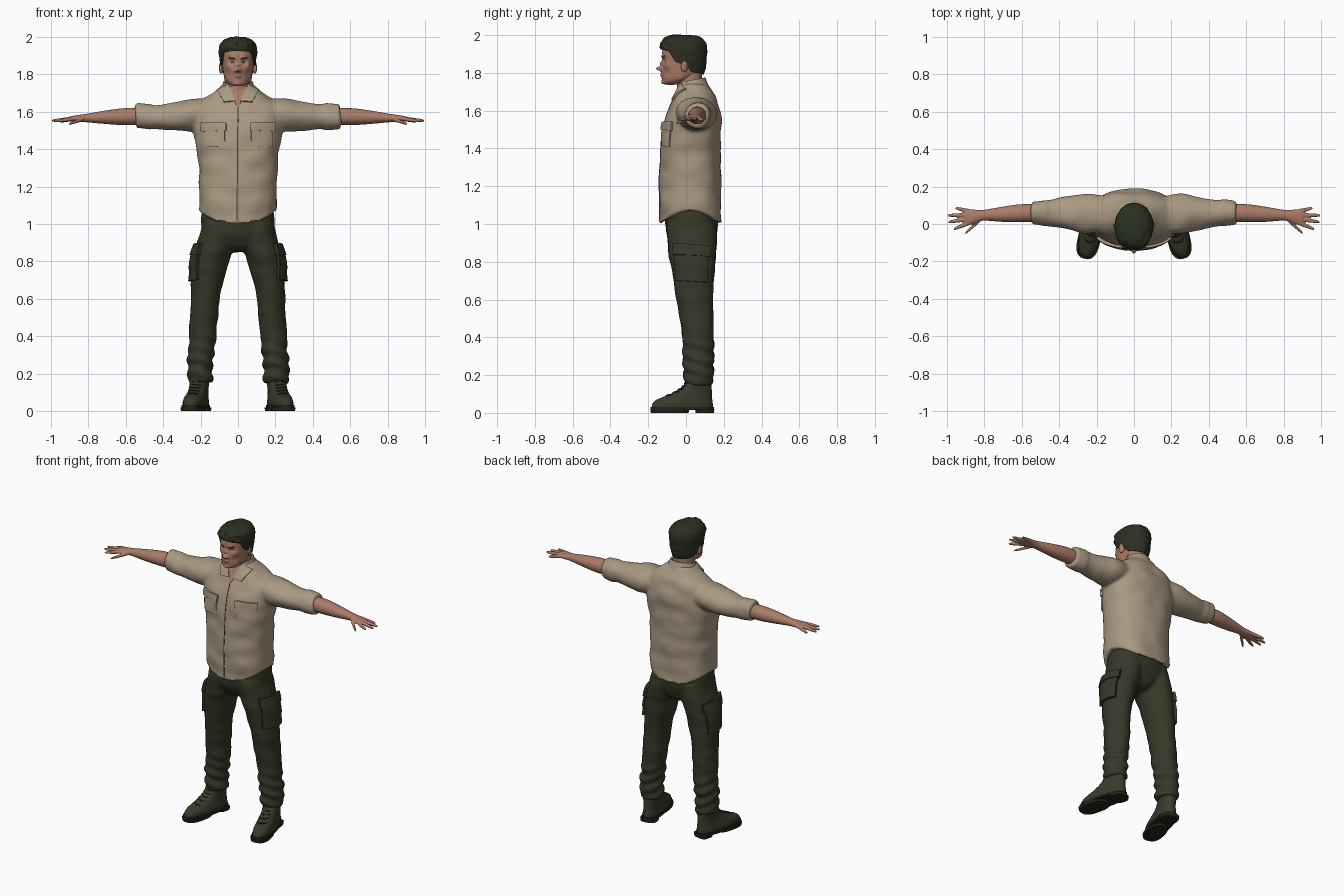
import bpy, bmesh, math
from mathutils import Vector, Matrix, noise
from mathutils.bvhtree import BVHTree

if "Cube" in bpy.data.objects:
    bpy.data.objects.remove(bpy.data.objects["Cube"])


def material(name, r, g, b):
    m = bpy.data.materials.new(name)
    m.use_nodes = True
    m.diffuse_color = (r, g, b, 1)
    bsdf = m.node_tree.nodes["Principled BSDF"]
    bsdf.inputs["Base Color"].default_value = (r, g, b, 1)
    bsdf.inputs["Roughness"].default_value = 0.8
    return m


SHIRT = material("tan cloth", .40, .32, .225)
SKIN = material("skin", .40, .2, .135)
TROUSER = material("olive cloth", .036, .04, .021)
HAIR = material("dark hair", .024, .03, .016)
BOOT = material("boot leather", .042, .043, .024)
SOLE = material("boot sole", .018, .018, .012)
DARK = material("dark trim", .05, .04, .03)
LIP = material("lips", .29, .12, .085)
EYE = material("eye white", .45, .38, .33)


def sample(rings, u):
    """Smooth interpolation of ring values at ring index u."""
    last = len(rings) - 1
    i = min(int(u), last - 1)
    f = u - i
    a, b, c, d = (rings[max(0, min(last, i + k))] for k in (-1, 0, 1, 2))
    return [q + f / 2 * (r - p + f * (2 * p - 5 * q + 4 * r - s + f * (3 * (q - r) + s - p)))
            for p, q, r, s in zip(a, b, c, d)]


def loft(bm, rings, axis="z", segs=32, steps=4, power=2, start=lambda a: 0, caps=True):
    """Skin rings of (position, centre, centre, radius, radius) along an axis."""
    n = (len(rings) - 1) * steps
    rows = []
    for j in range(n + 1):
        row = []
        for k in range(segs):
            a = math.tau * k / segs
            u0 = start(a)
            t, c, d, r, s = sample(rings, u0 + (len(rings) - 1 - u0) * j / n)
            ca, sa = (math.copysign(abs(w) ** (2 / power), w) for w in (math.cos(a), math.sin(a)))
            p, q = c + max(r, .001) * ca, d + max(s, .001) * sa
            row.append(bm.verts.new((p, q, t) if axis == "z" else (t, p, q)))
        rows.append(row)
    for lo, hi in zip(rows, rows[1:]):
        for k in range(segs):
            m = (k + 1) % segs
            bm.faces.new((lo[k], lo[m], hi[m], hi[k]))
    if caps:
        bm.faces.new(rows[0][::-1])
    bm.faces.new(rows[-1])


def finish(name, bm, mat, mirror=False, voxel=0, thick=0, matrix=None, deform=None):
    """Turn the bmesh into a smooth object, optionally mirrored and fused."""
    if matrix:
        bm.transform(matrix)
    if mirror:
        dup = bmesh.ops.duplicate(bm, geom=bm.verts[:] + bm.edges[:] + bm.faces[:])["geom"]
        for v in dup:
            if isinstance(v, bmesh.types.BMVert):
                v.co.x *= -1
    bmesh.ops.recalc_face_normals(bm, faces=bm.faces[:])
    me = bpy.data.meshes.new(name)
    bm.to_mesh(me)
    bm.free()
    ob = bpy.data.objects.new(name, me)
    bpy.context.collection.objects.link(ob)
    if voxel:
        mod = ob.modifiers.new("fuse", "REMESH")
        mod.mode, mod.voxel_size = "VOXEL", voxel
        mod = ob.modifiers.new("soften", "SMOOTH")
        mod.factor, mod.iterations = .5, 4
    if thick:
        mod = ob.modifiers.new("thickness", "SOLIDIFY")
        mod.thickness, mod.offset = thick, 0
    dg = bpy.context.evaluated_depsgraph_get()
    ob.data = bpy.data.meshes.new_from_object(ob.evaluated_get(dg))
    ob.modifiers.clear()
    ob.data.name = name
    if deform:
        moved = [v.co + deform(v.co.copy(), v.normal.copy()) for v in ob.data.vertices]
        for v, co in zip(ob.data.vertices, moved):
            v.co = co
    ob.data.materials.clear()
    ob.data.materials.append(mat)
    ob.data.shade_smooth()
    ob.data.set_sharp_from_angle(angle=math.radians(50))
    return ob


def patch(name, target, mat, quad, axis="y", half=.004, mirror=True, n=10):
    """Lay a thin four-cornered panel over a surface."""
    me = target.data
    tree = BVHTree.FromPolygons([v.co for v in me.vertices], [p.vertices for p in me.polygons])
    bm = bmesh.new()
    a, b, c, d = map(Vector, quad)
    grid = []
    for i in range(n + 1):
        for j in range(n + 1):
            p = a.lerp(b, i / n).lerp(d.lerp(c, i / n), j / n)
            if axis == "y":
                hit = tree.ray_cast(Vector((p.x, -1, p.y)), Vector((0, 1, 0)))[0]
            else:
                hit = tree.ray_cast(Vector((1, p.x, p.y)), Vector((-1, 0, 0)))[0]
            grid.append(bm.verts.new(hit) if hit else None)
    for i in range(n):
        for j in range(n):
            k = i * (n + 1) + j
            f = [grid[k], grid[k + 1], grid[k + n + 2], grid[k + n + 1]]
            if all(f):
                bm.faces.new(f)
    return finish(name, bm, mat, mirror, thick=2 * half)


def folds(amount, freq):
    return lambda co, no: no * amount * noise.noise(Vector(co) * Vector(freq).x + Vector((0, 0, co.z * freq[1])))


# Shirt: torso and sleeves fused into one garment
bm = bmesh.new()
loft(bm, [(1, 0, .025, .203, .165), (1.1, 0, .022, .21, .164), (1.2, 0, .022, .207, .162),
          (1.35, 0, .025, .215, .162), (1.45, 0, .027, .232, .157), (1.55, 0, .035, .245, .15),
          (1.62, 0, .045, .235, .128), (1.67, 0, .05, .185, .113), (1.71, 0, .045, .125, .09),
          (1.745, 0, .04, .085, .072)], segs=48, power=2.3,
     start=lambda a: .75 * math.cos(a) ** 2)
side = bmesh.new()
loft(side, [(.12, .055, 1.59, .09, .08), (.25, .055, 1.583, .108, .088), (.33, .057, 1.576, .093, .077),
            (.42, .058, 1.573, .074, .068), (.53, .06, 1.575, .06, .062)], "x")
loft(side, [(.455, .06, 1.574, .06, .06), (.465, .06, 1.574, .07, .071), (.5, .06, 1.575, .067, .069),
            (.54, .06, 1.577, .062, .068), (.548, .06, 1.577, .054, .06)], "x")
half = bpy.data.meshes.new("half")
side.to_mesh(half)
bm.from_mesh(half)
side.transform(Matrix.Scale(-1, 4, (1, 0, 0)))
bmesh.ops.reverse_faces(side, faces=side.faces[:])
side.to_mesh(half)
bm.from_mesh(half)
side.free()
bpy.data.meshes.remove(half)
shirt = finish("shirt", bm, SHIRT, voxel=.009, deform=folds(.008, (9, 3)))

# Shirt details
patch("open_neck", shirt, SKIN, [(-.004, 1.625), (.004, 1.625), (.055, 1.735), (-.055, 1.735)], half=.003, mirror=False)
patch("front_zip", shirt, DARK, [(-.008, 1.015), (-.003, 1.015), (.002, 1.625), (-.003, 1.625)], half=.002, mirror=False, n=24)
patch("chest_pockets", shirt, SHIRT, [(.07, 1.415), (.18, 1.41), (.185, 1.52), (.07, 1.52)], half=.007)
patch("pocket_flaps", shirt, SHIRT, [(.063, 1.5), (.193, 1.495), (.193, 1.54), (.063, 1.54)], half=.012)
patch("collar_wings", shirt, SHIRT, [(.012, 1.655), (.075, 1.65), (.108, 1.712), (.05, 1.742)], half=.01)
bm = bmesh.new()
loft(bm, [(1.69, 0, .04, .108, .092), (1.73, 0, .035, .088, .078), (1.77, 0, .03, .073, .068)], caps=False)
bmesh.ops.delete(bm, geom=[f for f in bm.faces if len(f.verts) > 4 or f.calc_center_median().y < -.02], context="FACES")
for v in bm.verts:
    v.co.z += .2 * (v.co.y - .08)
finish("collar", bm, SHIRT, thick=.01)

# Trousers: hips and legs fused
bm = bmesh.new()
loft(bm, [(.85, 0, .035, .03, .06), (.88, .0, .033, .11, .105), (.94, 0, .03, .185, .132),
          (1.0, 0, .03, .198, .14), (1.07, 0, .03, .19, .14)], power=2.3)
leg = [(.15, .2, .07, .06, .066), (.165, .2, .068, .068, .074), (.21, .203, .066, .067, .079),
       (.25, .204, .066, .07, .081), (.4, .188, .063, .072, .084), (.6, .175, .046, .077, .096),
       (.7, .163, .041, .085, .107), (.8, .145, .035, .097, .12), (.9, .117, .032, .102, .131), (1, .1, .03, .095, .13)]
loft(bm, leg)
loft(bm, [(z, -x, y, r, s) for z, x, y, r, s in leg])


def trouser_folds(co, no):
    low = max(0, 1 - abs(co.z - .25) / .2)
    wave = noise.noise(Vector((co.x * 8, co.y * 8, co.z * 14)))
    return no * (.007 * wave + low * .006 * math.sin(co.z * 90 + co.x * 20 + co.y * 25))


trousers = finish("trousers", bm, TROUSER, voxel=.009, deform=trouser_folds)
patch("cargo_pockets", trousers, TROUSER, [(-.045, .7), (.105, .69), (.11, .85), (-.055, .85)], "x", .017)
patch("cargo_flaps", trousers, TROUSER, [(-.06, .835), (.118, .825), (.12, .88), (-.06, .895)], "x", .022)

# Boots, toes turned outward
turn = Matrix.Translation((.205, .07, 0)) @ Matrix.Rotation(math.radians(13), 4, "Z") @ Matrix.Translation((0, -.07, 0))
bm = bmesh.new()
loft(bm, [(.022, 0, -.022, .056, .165), (.05, 0, -.02, .058, .163), (.072, 0, -.008, .054, .148),
          (.095, 0, .02, .05, .118), (.12, 0, .045, .048, .092), (.15, 0, .062, .05, .073),
          (.19, 0, .068, .05, .066)], power=2.3)
boots = finish("boots", bm, BOOT, True, matrix=turn)
bm = bmesh.new()
loft(bm, [(.015, 0, -.022, .062, .171), (.032, 0, -.022, .062, .171)], power=2.4, steps=1)
loft(bm, [(0, 0, -.09, .058, .1), (.018, 0, -.09, .061, .103)], power=2.6, steps=1)
loft(bm, [(0, 0, .1, .052, .046), (.018, 0, .1, .055, .048)], power=3, steps=1)
finish("boot_soles", bm, SOLE, True, matrix=turn)
for i in range(5):
    z, x = .088 + .016 * i, .238 - .005 * i
    patch("boot_lace", boots, SOLE, [(x - .026, z), (x + .026, z + .004), (x + .026, z + .009), (x - .026, z + .005)], half=.004, n=4)

# Forearms, palms and fingers fused
bm = bmesh.new()
loft(bm, [(.48, .06, 1.575, .046, .046), (.6, .058, 1.574, .048, .046), (.7, .052, 1.571, .041, .037),
          (.8, .047, 1.567, .029, .024), (.84, .042, 1.565, .034, .02), (.88, .037, 1.563, .043, .016),
          (.905, .037, 1.561, .04, .012)], "x")
for x0, y0, x1, y1, drop in ((.885, .004, .965, -.028, .012), (.89, .026, .995, .01, .01),
                             (.89, .048, .998, .046, .01), (.88, .068, .955, .085, .014),
                             (.825, .02, .905, -.052, .028)):
    finger = []
    for f, r in ((0, .012), (.4, .0115), (.8, .009), (.96, .006), (1, .002)):
        finger.append((x0 + (x1 - x0) * f, y0 + (y1 - y0) * f, 1.562 - drop * f, r, r * .95))
    loft(bm, finger, "x", segs=12)
finish("arms_and_hands", bm, SKIN, True, voxel=.0045)

# Head with sculpted face: (centre, radius, push)
BUMPS = [((0, -.126, 1.85), .011, (0, -.013, 0)), ((0, -.128, 1.823), .012, (0, -.034, 0)),
         ((.014, -.125, 1.818), .009, (.002, -.012, 0)), ((.034, -.12, 1.866), .014, (0, .013, 0)),
         ((.03, -.125, 1.888), .016, (0, -.007, 0)), ((0, -.13, 1.788), .014, (0, -.01, 0)),
         ((0, -.12, 1.75), .017, (0, -.009, 0)), ((.052, -.1, 1.843), .02, (.003, -.006, 0)),
         ((.05, -.1, 1.805), .02, (-.004, .004, 0)), ((.06, -.03, 1.775), .022, (.006, 0, 0))]


def face(co, no):
    move = Vector()
    for c, r, push in BUMPS:
        for s in ((1, -1) if c[0] else (1,)):
            d = (co - Vector((c[0] * s, c[1], c[2]))).length
            move += Vector((push[0] * s, push[1], push[2])) * math.exp(-(d / r) ** 2)
    return move


bm = bmesh.new()
loft(bm, [(1.737, 0, -.08, .012, .015), (1.743, 0, -.075, .038, .044), (1.76, 0, -.053, .06, .07),
          (1.79, 0, -.03, .073, .096), (1.83, 0, -.017, .081, .109), (1.87, 0, -.014, .085, .112),
          (1.91, 0, -.014, .087, .112), (1.94, 0, -.012, .084, .106), (1.965, 0, -.01, .068, .09),
          (1.985, 0, -.008, .03, .04)], segs=80, steps=7, power=2.2)
head = finish("head", bm, SKIN, deform=face)
bm = bmesh.new()
loft(bm, [(1.6, 0, .02, .07, .068), (1.72, 0, .018, .064, .066), (1.84, 0, .018, .062, .068)])
finish("neck", bm, SKIN)
bm = bmesh.new()
bmesh.ops.create_uvsphere(bm, u_segments=20, v_segments=12, radius=1)
tilt = Matrix.Translation((.089, -.006, 1.838)) @ Matrix.Rotation(math.radians(25), 4, "Z") @ Matrix.Rotation(-.2, 4, "X")
finish("ears", bm, SKIN, True, matrix=tilt @ Matrix.Diagonal((.01, .021, .035, 1)))
patch("eyes", head, EYE, [(.022, 1.865), (.034, 1.861), (.047, 1.866), (.034, 1.87)], half=.001)
patch("irises", head, DARK, [(.031, 1.862), (.037, 1.862), (.037, 1.869), (.031, 1.869)], half=.0015, n=4)
patch("eyebrows", head, HAIR, [(.014, 1.88), (.053, 1.886), (.05, 1.892), (.014, 1.888)], half=.002)
patch("lips", head, LIP, [(-.026, 1.788), (0, 1.78), (.026, 1.788), (0, 1.797)], half=.001, mirror=False)


# Hair: trimmed cap with swept front
def hairline(a):
    s = math.sin(a)
    marks = [(-1, 3.1), (-.65, 2.9), (-.4, 1.5), (0, 1.1), (.35, .4), (1, .1)]
    for (p, h), (q, k) in zip(marks, marks[1:]):
        if s <= q:
            return h + (k - h) * (s - p) / (q - p)
    return marks[-1][1]


def strands(co, no):
    front = max(0, min(1, (.0 - co.y) / .1)) * max(0, min(1, (co.z - 1.9) / .04))
    n = noise.noise(Vector((co.x * 45 + co.z * 20, co.y * 14, co.z * 40)))
    return no * (.003 + .009 * front) * n + Vector((0, -.006, .002)) * front


bm = bmesh.new()
loft(bm, [(1.79, 0, -.005, .076, .095), (1.84, 0, -.009, .089, .112), (1.88, 0, -.01, .094, .116),
          (1.92, 0, -.01, .099, .118), (1.955, 0, -.01, .095, .114), (1.98, 0, -.01, .074, .093),
          (1.994, 0, -.01, .042, .055), (1.996, 0, -.01, .002, .002)], segs=72, steps=5, start=hairline, caps=False)
finish("hair", bm, HAIR, thick=.008, deform=strands)
